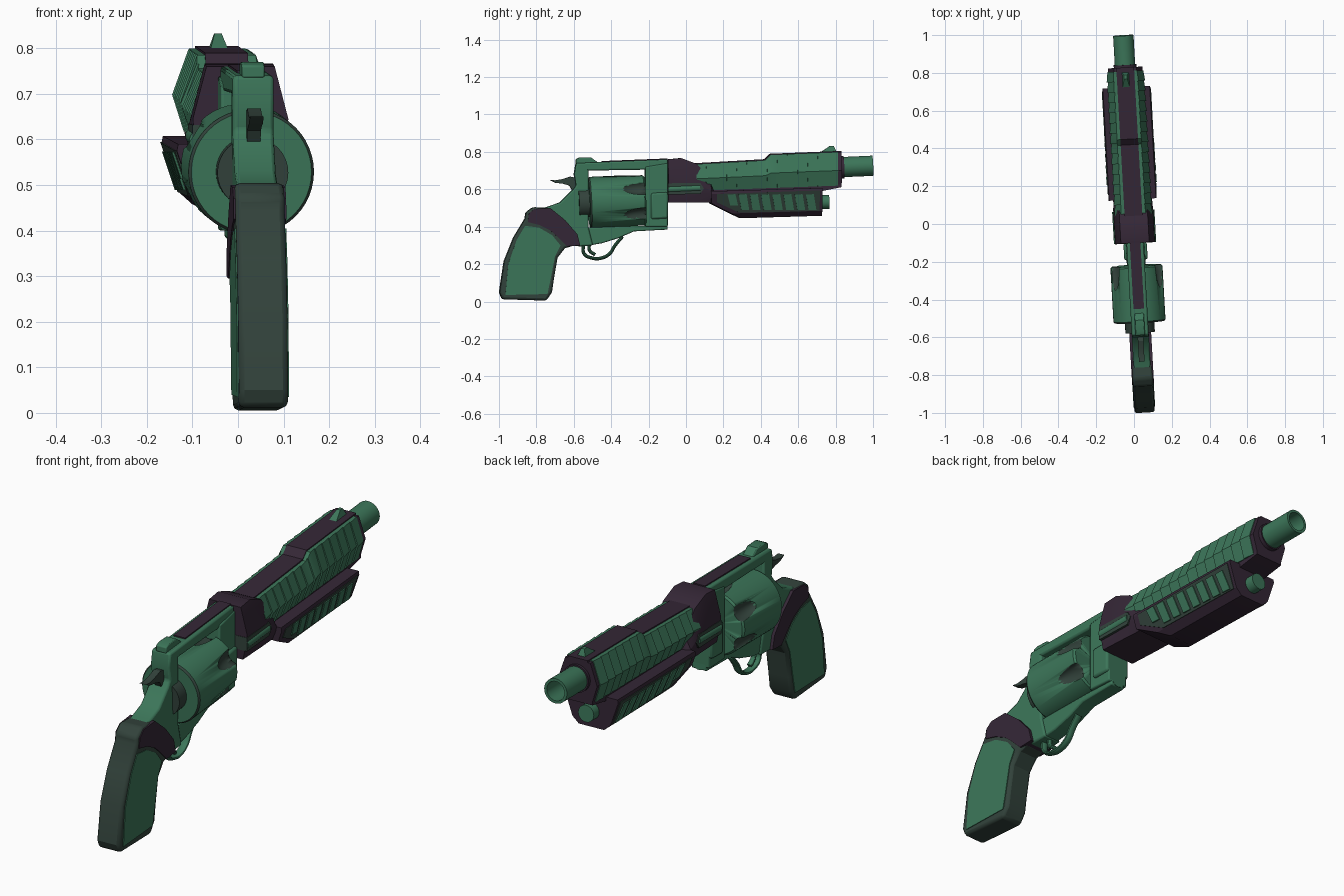
import bpy, bmesh, math
from mathutils import Matrix, Vector

cube = bpy.data.objects.get("Cube")
if cube:
    bpy.data.objects.remove(cube, do_unlink=True)

YAW = Matrix.Rotation(0.0567, 4, 'Z')      # whole model is turned slightly
PITCH = Matrix.Rotation(0.045, 4, 'X')     # round parts point slightly upward


def material(name, colour):
    m = bpy.data.materials.new(name)
    m.use_nodes = True
    m.diffuse_color = (*colour, 1)
    bsdf = next(n for n in m.node_tree.nodes if n.type == 'BSDF_PRINCIPLED')
    bsdf.inputs["Base Color"].default_value = (*colour, 1)
    return m


GREEN = material("green", (0.045, 0.18, 0.1))
PURPLE = material("dark purple", (0.035, 0.02, 0.037))
DARK = material("dark grey green", (0.032, 0.055, 0.044))


def finish(name, bm, mat, bevel=0):
    """Turn a bmesh into an object, smooth except at sharp edges."""
    bmesh.ops.remove_doubles(bm, verts=bm.verts, dist=1e-5)
    bmesh.ops.recalc_face_normals(bm, faces=bm.faces)
    for f in bm.faces:
        f.smooth = True
    for e in bm.edges:
        e.smooth = len(e.link_faces) == 2 and e.calc_face_angle() < 0.5
    me = bpy.data.meshes.new(name)
    bm.to_mesh(me)
    bm.free()
    me.materials.append(mat)
    ob = bpy.data.objects.new(name, me)
    bpy.context.scene.collection.objects.link(ob)
    ob.matrix_world = YAW
    if bevel:
        mod = ob.modifiers.new("bevel", 'BEVEL')
        mod.width, mod.segments, mod.limit_method = bevel, 2, 'ANGLE'
        mod.angle_limit = 0.7
    return ob


def bridge(bm, rings):
    for a, b in zip(rings, rings[1:]):
        for i in range(len(a)):
            j = (i + 1) % len(a)
            bm.faces.new((a[i], a[j], b[j], b[i]))
    bm.faces.new(rings[0])
    bm.faces.new(rings[-1][::-1])


def prism(name, pts, w, mat, bevel=0):
    """Side outline of (y, z) points, spanning the half width w on both sides."""
    bm = bmesh.new()
    half = w if callable(w) else lambda y, z: w
    bridge(bm, [[bm.verts.new((s * half(y, z), y, z)) for y, z in pts] for s in (-1, 1)])
    return finish(name, bm, mat, bevel)


def loft_mesh(section, stations):
    """Half section of (x, t) points carried through (y, bottom, top, scale) stations."""
    bm = bmesh.new()
    ring = section + [(-x, t) for x, t in reversed(section)]
    bridge(bm, [[bm.verts.new((x * k, y, b + t * (h - b))) for x, t in ring]
                for y, b, h, k in stations])
    return bm


def lathe(name, y, z, profile, mat, x=0, steps=32):
    """(radius, distance) profile spun round a pitched axis through (x, y, z)."""
    bm = bmesh.new()
    vs = [bm.verts.new((r, s, 0)) for r, s in profile]
    es = [bm.edges.new(p) for p in zip(vs, vs[1:])]
    bmesh.ops.spin(bm, geom=vs + es, axis=(0, 1, 0), cent=(0, 0, 0), steps=steps,
                   angle=math.tau, use_duplicate=False)
    bm.transform(Matrix.Translation((x, y, z)) @ PITCH)
    return finish(name, bm, mat)


def rod(name, y, z, r, length, mat, x=0):
    return lathe(name, y, z, [(0, 0), (r, 0), (r, length), (0, length)], mat, x)


def evaluated(ob):
    dg = bpy.context.evaluated_depsgraph_get()
    return bpy.data.meshes.new_from_object(ob.evaluated_get(dg))


def wire(name, pts, depth, mat, widen):
    cu = bpy.data.curves.new(name, 'CURVE')
    cu.dimensions, cu.bevel_depth, cu.use_fill_caps = '3D', depth, True
    sp = cu.splines.new('BEZIER')
    sp.bezier_points.add(len(pts) - 1)
    for bp, (y, z) in zip(sp.bezier_points, pts):
        bp.co = (0, y, z)
        bp.handle_left_type = bp.handle_right_type = 'AUTO'
    tmp = bpy.data.objects.new(name + "_path", cu)
    bpy.context.scene.collection.objects.link(tmp)
    bm = bmesh.new()
    bm.from_mesh(evaluated(tmp))
    bpy.data.objects.remove(tmp, do_unlink=True)
    bm.transform(Matrix.Diagonal((widen, 1, 1, 1)))
    return finish(name, bm, mat)


# Grip
prism("grip_core", [(-.82, .505), (-.74, .5), (-.6, .3), (-.65, .285), (-.69, .235), (-.71, .12),
                    (-.72, .05), (-.75, .005), (-.985, .012), (-1, .05), (-.975, .215),
                    (-.925, .34), (-.862, .445), (-.86, .475)], .054, DARK, .012)
prism("grip_panel", [(-.865, .405), (-.79, .395), (-.72, .355), (-.675, .3), (-.705, .24),
                     (-.728, .12), (-.745, .04), (-.97, .035), (-.955, .2), (-.91, .33)], .057, GREEN)
prism("grip_band", [(-.815, .495), (-.73, .5), (-.65, .435), (-.585, .36), (-.57, .3), (-.64, .295),
                    (-.69, .345), (-.73, .38), (-.79, .41), (-.85, .425), (-.845, .47)], .058, PURPLE)

# Frame around the cylinder window
prism("rear_frame", [(-.525, .74), (-.59, .74), (-.6, .68), (-.59, .62), (-.605, .6), (-.675, .53),
                     (-.74, .507), (-.8, .49), (-.7, .4), (-.6, .3), (-.57, .295), (-.5, .3),
                     (-.525, .4)], .045, GREEN, .008)
prism("top_strap", [(-.59, .74), (-.1, .76), (-.1, .715), (-.22, .705), (-.53, .7), (-.59, .69)],
      .045, GREEN, .008)
prism("top_strap_inlay", [(-.45, .72), (-.45, .751), (-.1, .765), (-.1, .72)], .028, PURPLE)
prism("bottom_strap", [(-.53, .298), (-.45, .312), (-.36, .34), (-.28, .375), (-.1, .385),
                       (-.1, .44), (-.22, .405), (-.53, .395)], .036, GREEN, .006)
prism("front_frame", [(-.22, .4), (-.22, .72), (-.1, .74), (-.1, .4)], .05, GREEN, .006)
prism("crane", [(-.19, .44), (-.19, .58), (-.1, .585), (-.1, .445)], .062, GREEN, .01)
rod("ejector_tube", -.2, .412, .032, .1, GREEN)
prism("rear_sight", [(-.59, .735), (-.59, .762), (-.57, .77), (-.51, .77), (-.46, .735)],
      .025, GREEN, .004)
prism("hammer", [(-.73, .65), (-.7, .648), (-.66, .655), (-.62, .668), (-.58, .66), (-.58, .58),
                 (-.61, .595), (-.625, .62), (-.66, .63), (-.7, .635)], .015, DARK)
wire("trigger_guard", [(-.55, .31), (-.545, .255), (-.5, .232), (-.455, .232), (-.41, .255),
                       (-.38, .3), (-.34, .348)], .009, GREEN, 2)
wire("trigger", [(-.515, .32), (-.517, .275), (-.487, .25)], .009, GREEN, 1.3)

# Fluted cylinder
drum = lathe("cylinder", -.37, .535, [(0, -.15), (.132, -.15), (.138, -.142), (.138, .142),
                                      (.13, .15), (0, .15)], GREEN, steps=48)
bm = bmesh.new()
for k in range(6):
    a = math.radians(28 + 60 * k)
    place = Matrix.Translation((.15 * math.cos(a), .15, .15 * math.sin(a)))
    bmesh.ops.create_icosphere(bm, subdivisions=3, radius=1,
                               matrix=place @ Matrix.Diagonal((.04, .13, .04, 1)))
bm.transform(Matrix.Translation((0, -.37, .535)) @ PITCH)
cutter = finish("flute_cutter", bm, DARK)
cutter.hide_render = True
cut = drum.modifiers.new("flutes", 'BOOLEAN')
cut.operation, cut.object = 'DIFFERENCE', cutter
fluted = evaluated(drum)
drum.modifiers.clear()
drum.data = fluted
bpy.data.objects.remove(cutter, do_unlink=True)
fluted.materials.clear()
for m in (GREEN, DARK):
    fluted.materials.append(m)
axis = PITCH.to_3x3() @ Vector((0, 1, 0))
for p in fluted.polygons:
    d = p.center - Vector((0, -.37, .535))
    radius = (d - axis * d.dot(axis)).length
    p.material_index = int(radius < .136 and abs(p.normal.dot(axis)) < .6)
rod("recoil_plate", -.575, .527, .078, .06, DARK)

# Collar joining frame and barrel, with a slot and rod on each side
collar = [(.085, 0), (.1, .3), (.105, .5), (.075, 1)]
finish("collar", loft_mesh(collar, [(-.1, .53, .76, 1), (-.03, .53, .767, 1), (.055, .53, .735, 1),
                                    (.13, .53, .65, .98), (.145, .53, .59, .95)]), PURPLE)
prism("collar_slot", [(-.102, .572), (-.102, .632), (.07, .635), (.09, .605), (.07, .575)], .106, DARK)
for side, x in (("left", .094), ("right", -.094)):
    rod(side + "_slot_rod", -.1, .6, .018, .17, GREEN, x)


# Ribbed barrel shroud
def shroud_top(y):
    if y < .42:
        return .735 + .055 * (y - .055)
    return min(.756 + (y - .42), .785 + .04 * (y - .45))


def shroud_bottom(y):
    return .595 + .036 * (y - .13)


hexagon = [(.075, 0), (.1, .45), (.065, 1)]
edges = [.05, .42, .45, .83]
finish("shroud_core", loft_mesh([(x * .92, .02 + t * .96) for x, t in hexagon], [
    (y, shroud_bottom(y), shroud_top(y), 1) for y in edges]), PURPLE)
COUNT = 14
step = (.81 - .05) / COUNT
for i in range(COUNT):
    y0 = .05 + i * step
    cuts = [y0] + [y for y in edges[1:3] if y0 < y < y0 + step] + [y0 + step]
    finish("shroud_rib_%d" % (i + 1), loft_mesh(hexagon, [
        (y, shroud_bottom(y), shroud_top(y), 1.02 - .07 * (y - y0) / step) for y in cuts]), GREEN)
prism("shroud_top_strip", [(y, shroud_top(y) + .005) for y in [-.03] + edges] +
      [(.83, .7), (-.03, .7)], .047, PURPLE)
prism("front_sight", [(.71, .79), (.77, .832), (.79, .832), (.81, .79)],
      lambda y, z: .022 if z < .8 else .008, GREEN)
rod("muzzle_collar", .8, .717, .06, .045, PURPLE)
lathe("barrel", .8, .717, [(0, 0), (.054, 0), (.054, .2), (.042, .2), (.042, .08), (0, .08)], GREEN)


# Underbarrel fore-grip
def fore_bottom(y):
    return .445 + .03 * (y - .28)


def fore_top(y):
    return .59 + .03 * (y - .14)


def fore_width(y, z):
    t = (z - fore_bottom(y)) / (fore_top(y) - fore_bottom(y))
    return .09 + .037 * (t - .18) / .72


bm = loft_mesh([(.06, 0), (.09, .18), (.127, .9), (.124, 1)],
               [(y, fore_bottom(y), fore_top(y), 1) for y in (.13, .725)])
cutting = bmesh.ops.bisect_plane(bm, geom=bm.verts[:] + bm.edges[:] + bm.faces[:],
                                 plane_co=(0, .14, .52), plane_no=(0, -.5, -1), clear_outer=True)
bmesh.ops.holes_fill(bm, edges=[e for e in bm.edges if e.is_boundary])
finish("fore_grip", bm, PURPLE)
prism("fore_grip_panel", [(.16, .575), (.71, .594), (.71, .485), (.28, .475), (.16, .53)],
      lambda y, z: fore_width(y, z) + .003, DARK)
for i in range(8):
    y = .215 + .06 * i
    low = .508 if i == 0 else .484
    prism("fore_grip_bar_%d" % (i + 1), [(y, .572), (y + .042, .574), (y + .058, low + .005),
                                         (y + .016, low + .005)],
          lambda y, z: fore_width(y, z) + .008, GREEN)
prism("fore_grip_mount", [(.1, .54), (.1, .62), (.83, .65), (.83, .612), (.72, .59)], .07, PURPLE)
rod("fore_grip_rod", .7, .53, .037, .067, GREEN)
